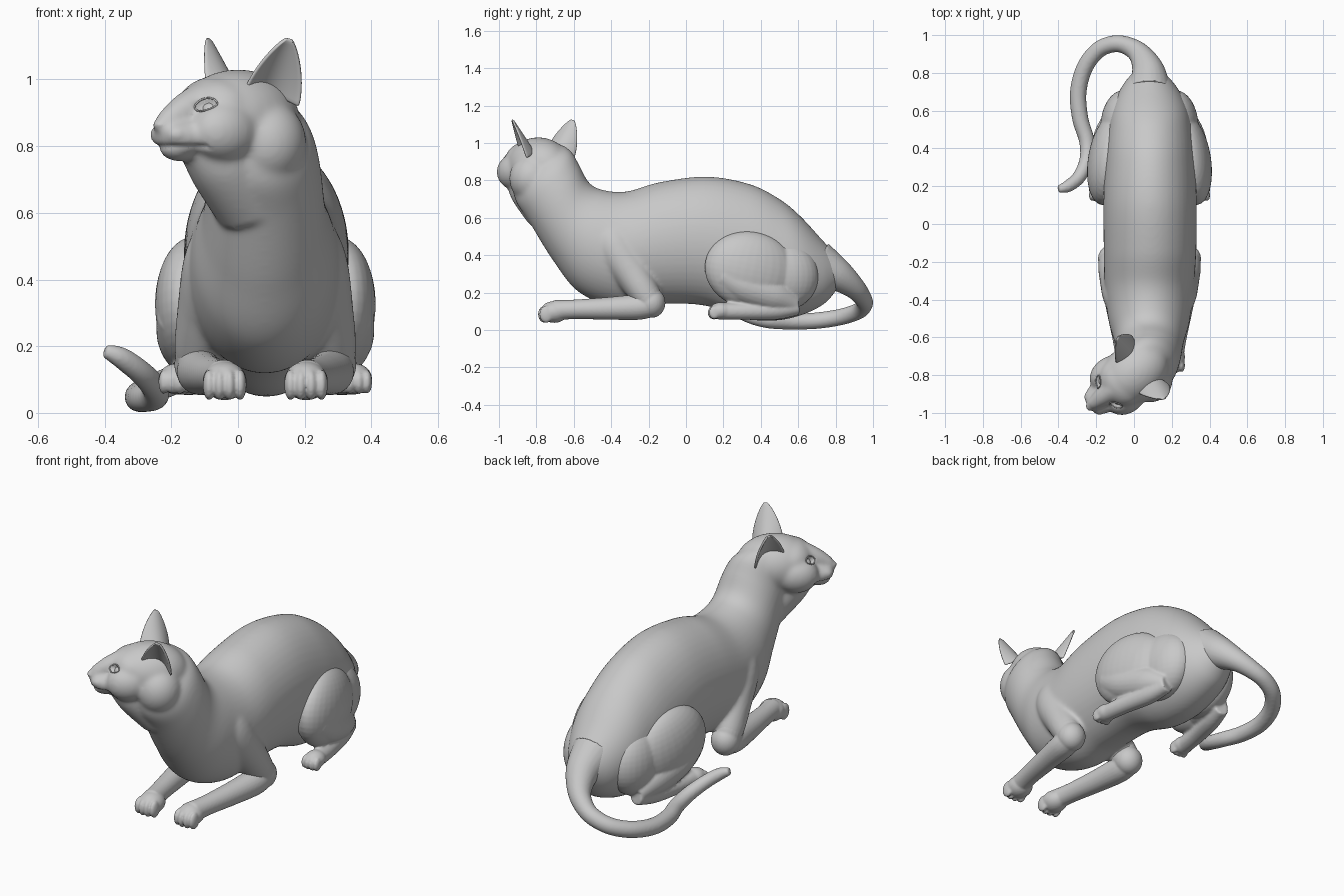
import bpy, bmesh, math
from mathutils import Vector, Matrix

cube = bpy.data.objects.get("Cube")
if cube:
    bpy.data.objects.remove(cube, do_unlink=True)

grey = bpy.data.materials.new("clay_grey")
grey.use_nodes = True
grey.diffuse_color = (0.58, 0.58, 0.58, 1)
grey.node_tree.nodes["Principled BSDF"].inputs["Base Color"].default_value = (0.58, 0.58, 0.58, 1)

MID = 0.082                                    # body mid-plane
HEAD = Matrix.Translation((0, -0.79, 0.88)) @ Matrix.Rotation(math.radians(-53), 4, 'Z')


def spline(rows, steps=8):
    """Catmull-Rom resampling of rows of numbers."""
    out, n = [], len(rows)
    for i in range(n - 1):
        a, b, c, d = (rows[max(0, min(n - 1, i + k))] for k in (-1, 0, 1, 2))
        for j in range(steps):
            t = j / steps
            out.append([0.5 * (2 * q + (r - p) * t + (2 * p - 5 * q + 4 * r - s) * t * t
                               + (3 * q - p - 3 * r + s) * t ** 3)
                        for p, q, r, s in zip(a, b, c, d)])
    return out + [list(rows[-1])]


def skin(bm, rings):
    """Closed skin over a list of rings of points."""
    vs = [[bm.verts.new(p) for p in ring] for ring in rings]
    n = len(vs[0])
    for a, b in zip(vs, vs[1:]):
        for i in range(n):
            bm.faces.new((a[i], a[(i + 1) % n], b[(i + 1) % n], b[i]))
    bm.faces.new(vs[0])
    bm.faces.new(vs[-1])


def tube(bm, rows, sides=24):
    """Round limb along points given as (x, y, z, radius)."""
    rows = spline(rows)
    pts = [Vector(r[:3]) for r in rows]
    normal, rings = Vector((0.31, 0.2, 0.93)), []
    for i, p in enumerate(pts):
        t = (pts[min(i + 1, len(pts) - 1)] - pts[max(i - 1, 0)]).normalized()
        normal = (normal - t * normal.dot(t)).normalized()
        side = t.cross(normal)
        angles = [2 * math.pi * k / sides for k in range(sides)]
        rings.append([p + (normal * math.cos(a) + side * math.sin(a)) * rows[i][3] for a in angles])
    skin(bm, rings)


def ball(bm, centre, radii, space=Matrix(), turn=Matrix()):
    m = space @ Matrix.Translation(centre) @ turn @ Matrix.Diagonal((*radii, 1))
    bmesh.ops.create_uvsphere(bm, u_segments=32, v_segments=20, radius=1, matrix=m)


def make(name, bm):
    bmesh.ops.recalc_face_normals(bm, faces=bm.faces)
    mesh = bpy.data.meshes.new(name)
    bm.to_mesh(mesh)
    bm.free()
    mesh.materials.append(grey)
    mesh.shade_smooth()
    obj = bpy.data.objects.new(name, mesh)
    bpy.context.scene.collection.objects.link(obj)
    return obj


def fuse(name, bm, voxel, iterations):
    """Blend overlapping volumes into one soft surface."""
    obj = make(name, bm)
    rem = obj.modifiers.new("blend", 'REMESH')
    rem.mode, rem.voxel_size, rem.use_smooth_shade = 'VOXEL', voxel, True
    sm = obj.modifiers.new("soften", 'SMOOTH')
    sm.factor, sm.iterations = 0.5, iterations
    bpy.context.view_layer.update()
    dg = bpy.context.evaluated_depsgraph_get()
    mesh = bpy.data.meshes.new_from_object(obj.evaluated_get(dg))
    obj.modifiers.clear()
    obj.data = mesh
    mesh.materials.clear()
    mesh.materials.append(grey)
    mesh.shade_smooth()
    bpy.context.view_layer.update()
    return obj


# Torso and neck: (top y, top z, bottom y, bottom z, middle x, half width)
bm = bmesh.new()
spine = [(0.84, 0.36, 0.81, 0.22, 0.075, 0.06), (0.73, 0.48, 0.74, 0.14, 0.08, 0.14),
         (0.61, 0.61, 0.62, 0.08, 0.085, 0.20), (0.50, 0.70, 0.48, 0.05, 0.085, 0.225),
         (0.34, 0.78, 0.32, 0.06, 0.085, 0.24), (0.11, 0.82, 0.10, 0.13, 0.085, 0.247),
         (-0.14, 0.79, -0.14, 0.14, 0.085, 0.245), (-0.32, 0.74, -0.36, 0.12, 0.08, 0.235),
         (-0.45, 0.75, -0.57, 0.20, 0.08, 0.215), (-0.52, 0.79, -0.71, 0.37, 0.08, 0.185),
         (-0.57, 0.88, -0.84, 0.58, 0.077, 0.170), (-0.61, 0.95, -0.91, 0.69, 0.06, 0.160),
         (-0.66, 0.99, -0.93, 0.79, 0.025, 0.135)]
rings = []
for ty, tz, by, bz, cx, w in spline(spine):
    ring = []
    for k in range(48):
        c, s = math.cos(k * math.pi / 24), math.sin(k * math.pi / 24)
        ring.append((cx + w * c, (ty + by) / 2 + (ty - by) / 2 * s, (tz + bz) / 2 + (tz - bz) / 2 * s))
    rings.append(ring)
skin(bm, rings)

# Shoulders and elbows
for s in (-1, 1):
    tube(bm, [(MID + s * 0.195, -0.19, 0.14, 0.06), (MID + s * 0.195, -0.21, 0.18, 0.078),
              (MID + s * 0.172, -0.28, 0.29, 0.095), (MID + s * 0.125, -0.38, 0.45, 0.12),
              (MID + s * 0.08, -0.42, 0.57, 0.10)])

# Throat, jaw corner, skull, forehead, bridge, muzzle, chin and nose
tube(bm, [(-0.12, -0.88, 0.83, 0.08), (-0.05, -0.84, 0.76, 0.11), (0.04, -0.745, 0.63, 0.115)])
ball(bm, (0.085, -0.825, 0.81), (0.12, 0.12, 0.13))
ball(bm, (0, 0, 0), (0.155, 0.20, 0.15), HEAD)
ball(bm, (0, -0.08, 0.03), (0.135, 0.115, 0.10), HEAD)
bridge = [((0, -0.14, 0.05), 0.06), ((0, -0.21, 0.022), 0.05), ((0, -0.28, -0.012), 0.032)]
tube(bm, [(*(HEAD @ Vector(p)), r) for p, r in bridge])
ball(bm, (0, -0.205, -0.05), (0.09, 0.095, 0.06), HEAD)
ball(bm, (0, -0.22, -0.09), (0.052, 0.062, 0.036), HEAD)
ball(bm, (0, -0.297, -0.016), (0.026, 0.022, 0.018), HEAD)
for s in (-1, 1):
    ball(bm, (s * 0.034, -0.255, -0.045), (0.042, 0.042, 0.034), HEAD)    # whisker pads
    ball(bm, (s * 0.078, -0.105, -0.035), (0.085, 0.115, 0.095), HEAD)    # cheeks
body = fuse("body_and_head", bm, 0.009, 18)

# Eyes: sunken socket, lid rim and eyeball
for side, s in (("right", -1), ("left", 1)):
    ok, spot, n, idx = body.closest_point_on_mesh(HEAD @ Vector((s * 0.08, -0.19, 0.052)))
    n = n.normalized()
    across = Vector((0, 0, 1)).cross(n).normalized()
    up = n.cross(across)
    tilt = s * 0.25
    across, up = (across * math.cos(tilt) + up * math.sin(tilt),
                  up * math.cos(tilt) - across * math.sin(tilt))
    rim = []
    for k in range(16):
        a = k * math.pi / 8
        p = spot + across * 0.038 * math.cos(a) + up * 0.023 * math.sin(a) * abs(math.sin(a)) ** 0.3
        rim.append(body.closest_point_on_mesh(p)[1].copy())
    for v in body.data.vertices:
        d = v.co - spot
        q = (d.dot(across) / 0.038) ** 2 + (d.dot(up) / 0.024) ** 2
        if q < 1 and abs(d.dot(n)) < 0.04:
            v.co -= n * 0.018 * (1 - q)
    curve = bpy.data.curves.new(side + "_eyelid", 'CURVE')
    curve.dimensions, curve.bevel_depth, curve.bevel_resolution = '3D', 0.0028, 2
    line = curve.splines.new('POLY')
    line.points.add(len(rim) - 1)
    line.use_cyclic_u = True
    for pt, p in zip(line.points, rim):
        pt.co = (*p, 1)
    curve.materials.append(grey)
    bpy.context.scene.collection.objects.link(bpy.data.objects.new(side + "_eyelid", curve))
    bm = bmesh.new()
    ball(bm, spot - n * 0.034, (0.026, 0.026, 0.026))
    make(side + "_eye", bm)
    body.data.update()
    bpy.context.view_layer.update()

# Mouth crease
to_head = HEAD.inverted()
creases = []
for v in body.data.vertices:
    p = to_head @ v.co
    off = abs(p.z + 0.082) / 0.012
    if off < 1 and -0.31 < p.y < -0.15 and abs(p.x) < 0.11:
        creases.append((v, v.normal * 0.006 * (1 - off)))
for v, push in creases:
    v.co -= push
body.data.update()

# Ears: curved shells opening sideways
for side, s in (("right", -1), ("left", 1)):
    base, tip = Vector((0.125, 0.03, 0.055)), Vector((0.203, 0.04, 0.243))
    t = (tip - base).normalized()
    o = Vector((0.8, -0.45, -0.35))
    o = (o - t * o.dot(t)).normalized()
    w = t.cross(o)
    bm = bmesh.new()
    grid = []
    for i in range(13):
        f = i / 12
        row = []
        for j in range(13):
            u = j / 6 - 1
            half = 0.08 * (1 - f ** 1.7) ** 0.85 + 0.008
            p = base.lerp(tip, f) + w * half * u - o * 0.06 * (1 - f) * (1 - u * u)
            row.append(bm.verts.new(HEAD @ Vector((s * p.x, p.y, p.z))))
        grid.append(row)
    for a, b in zip(grid, grid[1:]):
        for j in range(12):
            bm.faces.new((a[j], a[j + 1], b[j + 1], b[j]))
    ear = make(side + "_ear", bm)
    shell = ear.modifiers.new("thickness", 'SOLIDIFY')
    shell.thickness, shell.offset = 0.012, 0
    ear.modifiers.new("round", 'SUBSURF').levels = 1


def paw(bm, x, y, z, size):
    """Rounded foot with four toes."""
    ball(bm, (x, y, z), (0.066 * size, 0.075 * size, 0.058 * size))
    for k in (-1.5, -0.5, 0.5, 1.5):
        ball(bm, (x + k * 0.031 * size, y - (0.054 - 0.008 * abs(k)) * size, z - 0.012 * size),
             (0.019 * size, 0.037 * size, 0.046 * size))


for side, s in (("right", -1), ("left", 1)):
    # Elbow and forearm lying forward
    bm = bmesh.new()
    tube(bm, [(MID + s * 0.175, -0.26, 0.27, 0.07), (MID + s * 0.192, -0.22, 0.20, 0.078),
              (MID + s * 0.197, -0.195, 0.15, 0.072)])
    ball(bm, (MID + s * 0.198, -0.185, 0.145), (0.075, 0.075, 0.08))
    tube(bm, [(MID + s * 0.20, -0.18, 0.13, 0.06), (MID + s * 0.197, -0.26, 0.122, 0.068),
              (MID + s * 0.175, -0.42, 0.115, 0.06), (MID + s * 0.145, -0.60, 0.11, 0.052),
              (MID + s * 0.125, -0.70, 0.105, 0.055)])
    paw(bm, MID + s * 0.122, -0.705, 0.096, 1.0)
    fuse(side + "_foreleg", bm, 0.006, 4)

    # Folded hind leg: haunch, rump muscle, lower thigh, long foot
    bm = bmesh.new()
    turn = Matrix.Rotation(s * 0.17, 4, 'Z') @ Matrix.Rotation(-0.2, 4, 'X')
    ball(bm, (MID + s * 0.212, 0.345, 0.32), (0.113, 0.25, 0.207), turn=turn)
    ball(bm, (MID + s * 0.135, 0.51, 0.29), (0.125, 0.20, 0.19))
    tube(bm, [(MID + s * 0.24, 0.20, 0.30, 0.085), (MID + s * 0.23, 0.32, 0.23, 0.095),
              (MID + s * 0.20, 0.48, 0.18, 0.09), (MID + s * 0.19, 0.59, 0.13, 0.045)])
    tube(bm, [(MID + s * 0.19, 0.60, 0.12, 0.04), (MID + s * 0.215, 0.48, 0.105, 0.05),
              (MID + s * 0.25, 0.32, 0.10, 0.046), (MID + s * 0.268, 0.20, 0.10, 0.045)])
    paw(bm, MID + s * 0.268, 0.185, 0.102, 0.8)
    fuse(side + "_hind_leg", bm, 0.007, 6)

# Tail curling round to the right side
bm = bmesh.new()
tube(bm, [(0.08, 0.70, 0.36, 0.12), (0.075, 0.81, 0.295, 0.088), (0.03, 0.90, 0.225, 0.06),
          (-0.04, 0.945, 0.17, 0.048), (-0.11, 0.953, 0.135, 0.045), (-0.19, 0.92, 0.10, 0.044),
          (-0.26, 0.83, 0.07, 0.044), (-0.295, 0.70, 0.05, 0.044), (-0.285, 0.56, 0.045, 0.043),
          (-0.25, 0.44, 0.05, 0.041), (-0.25, 0.34, 0.075, 0.039), (-0.29, 0.25, 0.12, 0.036),
          (-0.35, 0.20, 0.165, 0.032), (-0.40, 0.185, 0.187, 0.02)])
fuse("tail", bm, 0.008, 4)
